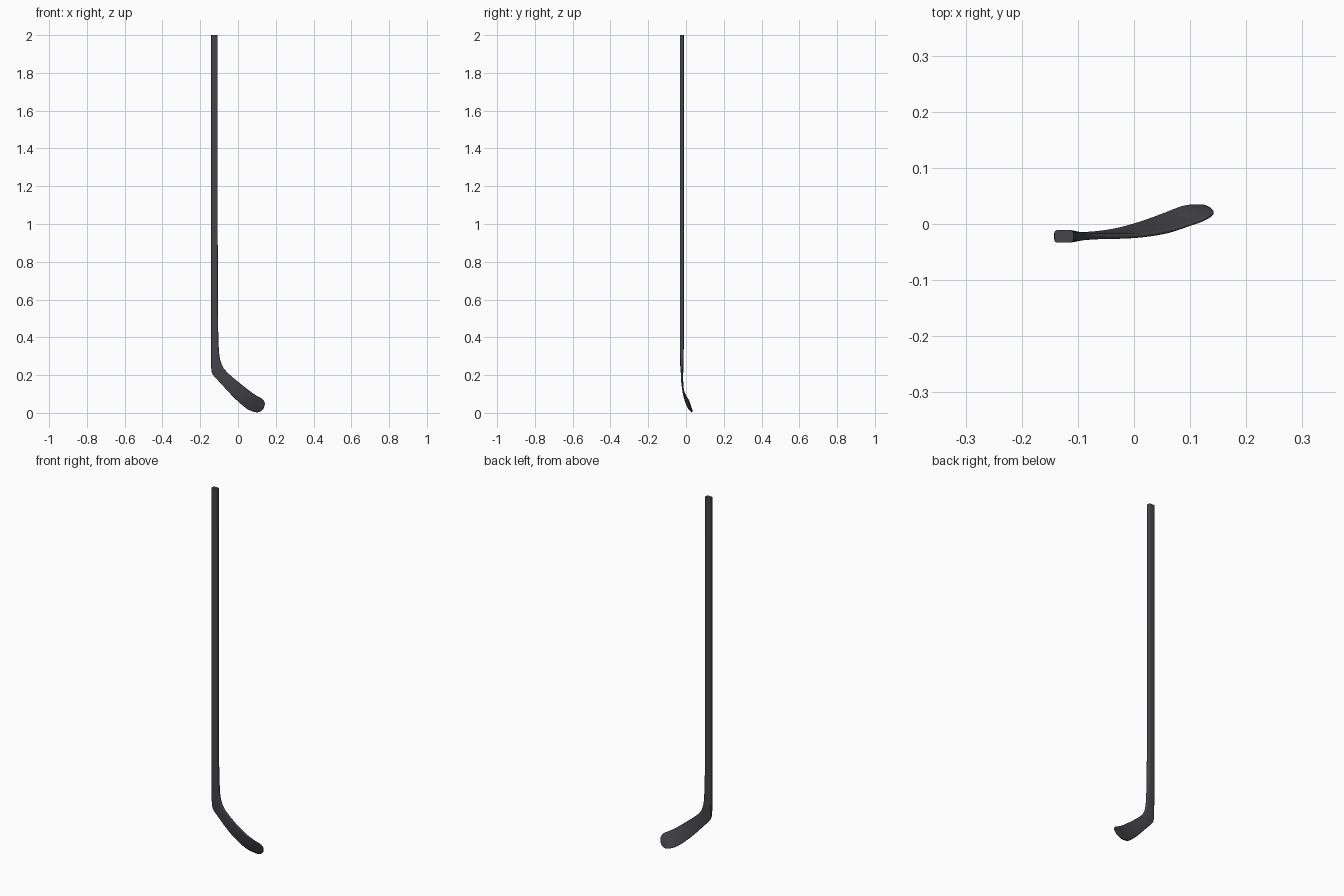
import bpy, bmesh, math
from mathutils import Vector

if "Cube" in bpy.data.objects:
    bpy.data.objects.remove(bpy.data.objects["Cube"])

# Stations down the stick: inner edge point, outer edge point, thickness
STATIONS = [
    ((-.107, -.022, .60), (-.142, -.022, .60), .022),
    ((-.105, -.022, .45), (-.142, -.022, .44), .021),
    ((-.102, -.022, .35), (-.142, -.022, .32), .020),
    ((-.096, -.022, .29), (-.142, -.022, .245), .017),
    ((-.080, -.022, .243), (-.137, -.021, .21), .013),
    ((-.052, -.022, .21), (-.115, -.020, .182), .010),
    ((-.018, -.022, .18), (-.072, -.017, .135), .009),
    ((.020, -.020, .149), (-.030, -.010, .090), .008),
    ((.062, -.013, .116), (.012, .002, .050), .008),
    ((.100, -.001, .090), (.050, .016, .020), .007),
    ((.118, .005, .080), (.075, .026, .009), .007),
    ((.131, .011, .071), (.092, .031, .004), .007),
    ((.139, .016, .060), (.109, .033, .004), .006),
    ((.142, .020, .048), (.125, .032, .012), .006),
    ((.140, .023, .037), (.135, .028, .023), .004),
]
STEPS, CORNER = 4, 4


def catmull(a, b, c, d, t):
    return 0.5 * (2*b + (c - a)*t + (2*a - 5*b + 4*c - d)*t*t + (3*b - a - 3*c + d)*t**3)


def refine(stations):
    rows = [(Vector(a), Vector(b), t) for a, b, t in stations]
    rows = [rows[0]] + rows + [rows[-1]]
    out = []
    for i in range(1, len(rows) - 2):
        for s in range(STEPS):
            out.append(tuple(catmull(*(rows[i + j][k] for j in (-1, 0, 1, 2)), s / STEPS)
                             for k in range(3)))
    return out + [rows[-1]]


def section(inner, outer, thick, normal):
    """Rounded rectangle spanning the two edge points."""
    mid, axis = (inner + outer) / 2, inner - outer
    half_w, half_t = axis.length / 2, thick / 2
    axis = axis.normalized()
    r = min(max(.005, half_t * .45), half_t * .95, half_w * .95)
    pts = []
    for q, (sx, sy) in enumerate(((1, 1), (-1, 1), (-1, -1), (1, -1))):
        for k in range(CORNER + 1):
            a = math.pi / 2 * (q + k / CORNER)
            pts.append(mid + axis * (sx*(half_w - r) + r*math.cos(a))
                       + normal * (sy*(half_t - r) + r*math.sin(a)))
    return pts


# Straight shaft top, then the curved neck and cupped blade
rows = [(Vector((-.108, -.022, 2)), Vector((-.142, -.022, 2)), .022)] + refine(STATIONS)
mids = [(a + b) / 2 for a, b, t in rows]
bm = bmesh.new()
rings = []
for i, (a, b, t) in enumerate(rows):
    along = mids[min(i + 1, len(rows) - 1)] - mids[max(i - 1, 0)]
    n = (a - b).cross(along).normalized()
    rings.append([bm.verts.new(p) for p in section(a, b, t, n)])
for r0, r1 in zip(rings, rings[1:]):
    for j in range(len(r0)):
        k = (j + 1) % len(r0)
        bm.faces.new((r0[j], r0[k], r1[k], r1[j]))
bm.faces.new(rings[0])
bm.faces.new(rings[-1])
bmesh.ops.recalc_face_normals(bm, faces=bm.faces)

mesh = bpy.data.meshes.new("hockey_stick")
bm.to_mesh(mesh)
bm.free()
stick = bpy.data.objects.new("hockey_stick", mesh)
bpy.context.collection.objects.link(stick)

# Dark carbon finish
mat = bpy.data.materials.new("carbon")
mat.diffuse_color = (.06, .06, .068, 1)
mat.use_nodes = True
mat.node_tree.nodes["Principled BSDF"].inputs["Base Color"].default_value = mat.diffuse_color
mesh.materials.append(mat)

bpy.context.view_layer.objects.active = stick
stick.select_set(True)
bpy.ops.object.shade_smooth_by_angle(angle=math.radians(40))
